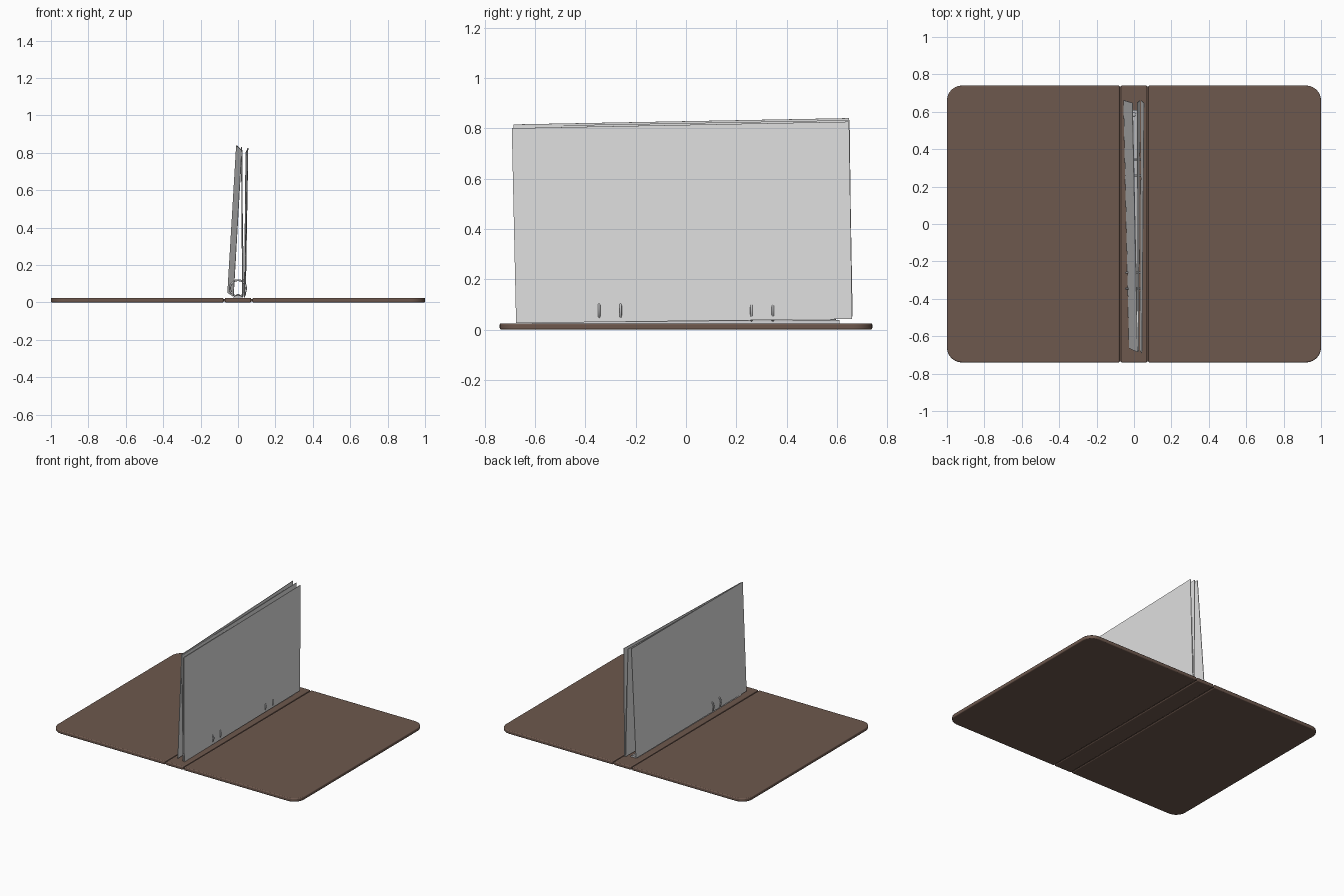
import bpy, bmesh, math
from mathutils import Vector

if "Cube" in bpy.data.objects:
    bpy.data.objects.remove(bpy.data.objects["Cube"])


def material(name, rgb):
    m = bpy.data.materials.new(name)
    m.diffuse_color = (*rgb, 1)
    m.use_nodes = True
    m.node_tree.nodes["Principled BSDF"].inputs["Base Color"].default_value = m.diffuse_color
    return m


BROWN = material("brown cover", (0.155, 0.098, 0.075))
PAPER = material("white paper", (0.75, 0.75, 0.75))
METAL = material("grey metal", (0.55, 0.55, 0.56))


def finish(name, bm, mat):
    bmesh.ops.recalc_face_normals(bm, faces=bm.faces)
    me = bpy.data.meshes.new(name)
    bm.to_mesh(me)
    bm.free()
    ob = bpy.data.objects.new(name, me)
    bpy.context.collection.objects.link(ob)
    me.materials.append(mat)
    return ob


def smooth(ob, angle=35):
    bpy.ops.object.select_all(action='DESELECT')
    ob.select_set(True)
    bpy.context.view_layer.objects.active = ob
    bpy.ops.object.shade_smooth_by_angle(angle=math.radians(angle))


def slab(name, outline, z0, z1, mat, bevel=0.0):
    """Extrude a flat outline upwards, with optional rounded rims."""
    bm = bmesh.new()
    face = bm.faces.new([bm.verts.new((x, y, z0)) for x, y in outline])
    top = bmesh.ops.extrude_face_region(bm, geom=[face])["geom"]
    for v in top:
        if isinstance(v, bmesh.types.BMVert):
            v.co.z = z1
    ob = finish(name, bm, mat)
    if bevel:
        mod = ob.modifiers.new("rim", 'BEVEL')
        mod.width, mod.segments = bevel, 3
        mod.limit_method, mod.angle_limit = 'ANGLE', math.radians(40)
    smooth(ob)
    return ob


def rect(x0, x1, y):
    return [(x0, -y), (x1, -y), (x1, y), (x0, y)]


# Cover boards with rounded outer corners, mirrored about the spine
W, D, H, R, HINGE = 1.0, 0.74, 0.025, 0.08, 0.078
corner = [(W - R + R * math.cos(a), D - R + R * math.sin(a))
          for a in [math.radians(90 * i / 10) for i in range(11)]]
outline = corner + [(HINGE, D), (HINGE, -D)] + [(x, -y) for x, y in reversed(corner)]
for side, sx in (("right", 1), ("left", -1)):
    slab(side + "_cover", [(sx * x, y) for x, y in outline], 0, H, BROWN, 0.006)
    # Thin flexible crease joining board and spine
    slab(side + "_hinge", rect(min(sx * 0.064, sx * 0.084), max(sx * 0.064, sx * 0.084), D - 0.004),
         0.006, 0.018, BROWN)
slab("spine", rect(-0.07, 0.07, D), 0, H, BROWN, 0.006)

# Ring mechanism: domed rail with a rivet at each end
bm = bmesh.new()
arc = [(0.026 * math.cos(math.pi * i / 8), H - 0.002 + 0.016 * math.sin(math.pi * i / 8)) for i in range(9)]
front = bm.faces.new([bm.verts.new((x, -0.61, z)) for x, z in arc])
back = bmesh.ops.extrude_face_region(bm, geom=[front])["geom"]
bmesh.ops.translate(bm, vec=(0, 1.22, 0), verts=[v for v in back if isinstance(v, bmesh.types.BMVert)])
smooth(finish("ring_rail", bm, METAL))
for label, y in (("front", -0.585), ("back", 0.585)):
    bpy.ops.mesh.primitive_uv_sphere_add(segments=16, ring_count=8, radius=0.011, location=(0, y, 0.039))
    rivet = bpy.context.object
    rivet.name = label + "_rivet"
    rivet.scale.z = 0.5
    rivet.data.materials.append(METAL)
    smooth(rivet, 60)

# Four binder rings standing across the spine
for i, y in enumerate((-0.345, -0.26, 0.26, 0.345)):
    bpy.ops.mesh.primitive_torus_add(major_radius=0.043, minor_radius=0.005, major_segments=32,
                                     minor_segments=8, location=(0, y, 0.076),
                                     rotation=(math.pi / 2, 0, 0))
    ring = bpy.context.object
    ring.name = f"ring_{i + 1}"
    ring.data.materials.append(METAL)
    smooth(ring, 60)


# Thin tilted sheets, each given by its front and back edges
def sheet(name, corners, thickness=0.004):
    bm = bmesh.new()
    pts = [Vector(c) for c in corners]
    n = (pts[1] - pts[0]).cross(pts[3] - pts[0]).normalized() * thickness / 2
    a = [bm.verts.new(p - n) for p in pts]
    b = [bm.verts.new(p + n) for p in pts]
    bm.faces.new(a)
    bm.faces.new(b)
    for i in range(4):
        j = (i + 1) % 4
        bm.faces.new((a[i], a[j], b[j], b[i]))
    finish(name, bm, PAPER)


# Corners: front bottom, back bottom, back top, front top
sheet("left_sheet", [(-0.025, -0.665, 0.032), (-0.055, 0.662, 0.052), (-0.008, 0.648, 0.84), (0.02, -0.685, 0.815)])
sheet("middle_sheet", [(0.024, -0.675, 0.028), (0.03, 0.66, 0.042), (0.018, 0.65, 0.832), (0.022, -0.685, 0.808)])
sheet("right_sheet", [(0.034, -0.675, 0.026), (0.04, 0.66, 0.042), (0.053, 0.648, 0.826), (0.042, -0.692, 0.80)])
